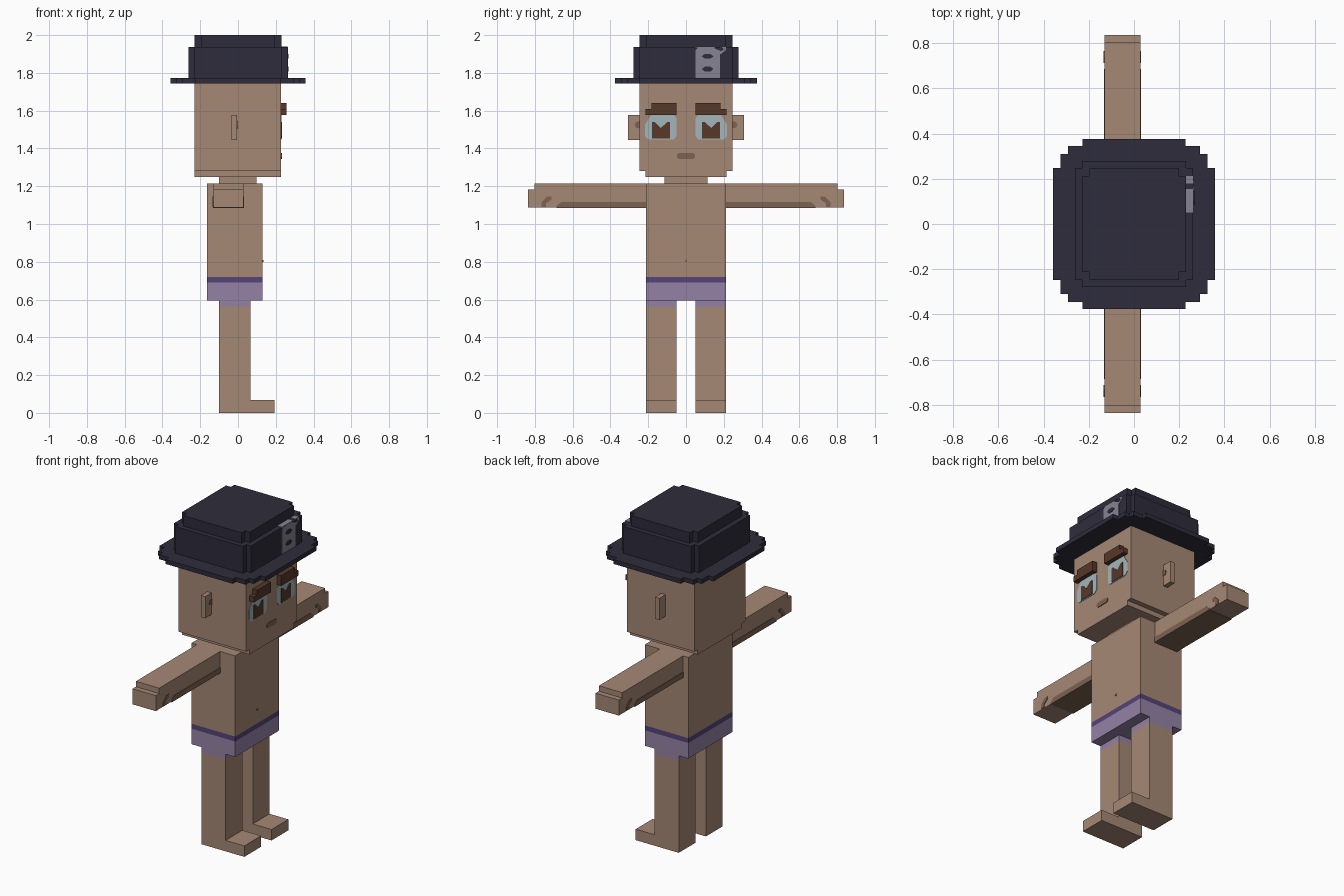
import bpy, bmesh

cube = bpy.data.objects.get("Cube")
if cube:
    bpy.data.objects.remove(cube, do_unlink=True)


def lin(c):
    c /= 255
    return c / 12.92 if c <= 0.04045 else ((c + 0.055) / 1.055) ** 2.4


def material(name, *rgb):
    m = bpy.data.materials.new(name)
    m.use_nodes = True
    col = tuple(lin(c) for c in rgb) + (1.0,)
    m.diffuse_color = col
    bsdf = m.node_tree.nodes["Principled BSDF"]
    bsdf.inputs["Base Color"].default_value = col
    bsdf.inputs["Roughness"].default_value = 0.9
    return m


SKIN = material("skin", 166, 136, 117)
SHADE = material("dark skin", 125, 98, 82)
SHORTS = material("lilac cloth", 148, 130, 166)
BAND = material("purple band", 84, 67, 120)
HAT = material("navy felt", 46, 44, 59)
PATCH = material("grey patch", 134, 132, 146)
BROWN = material("brown hair", 86, 56, 42)
EYE = material("pale blue", 162, 182, 187)


def prism(name, pts, lo, hi, mat, axis="z"):
    """Extrude an outline: (x, y) along z, or (y, z) along x."""
    bm = bmesh.new()
    place = (lambda p, h: (p[0], p[1], h)) if axis == "z" else (lambda p, h: (h, p[0], p[1]))
    bottom = [bm.verts.new(place(p, lo)) for p in pts]
    top = [bm.verts.new(place(p, hi)) for p in pts]
    bm.faces.new(bottom)
    bm.faces.new(top)
    n = len(pts)
    for i in range(n):
        j = (i + 1) % n
        bm.faces.new((bottom[i], bottom[j], top[j], top[i]))
    bmesh.ops.recalc_face_normals(bm, faces=bm.faces)
    me = bpy.data.meshes.new(name)
    bm.to_mesh(me)
    bm.free()
    me.materials.append(mat)
    ob = bpy.data.objects.new(name, me)
    bpy.context.collection.objects.link(ob)
    return ob


def box(name, x, y, z, mat):
    pts = [(x[0], y[0]), (x[1], y[0]), (x[1], y[1]), (x[0], y[1])]
    return prism(name, pts, z[0], z[1], mat)


def stepped(name, corner, z, mat):
    """Block with stair-step corners, mirrored from one quadrant's points."""
    q = corner
    pts = q + [(-x, y) for x, y in q[::-1]] + [(-x, -y) for x, y in q] + [(x, -y) for x, y in q[::-1]]
    return prism(name, pts, z[0], z[1], mat)


def plate(name, pts, x, mat, side=1, t=0.004):
    return prism(name, [(side * y, z) for y, z in pts], x - 0.002, x + t, mat, "x")


def rect(y0, y1, z0, z1):
    return [(y0, z0), (y1, z0), (y1, z1), (y0, z1)]


# Trunk and shorts
TX, TY = (-0.165, 0.13), (-0.213, 0.213)
box("torso", TX, TY, (0.72, 1.215), SKIN)
box("waistband", TX, TY, (0.69, 0.72), BAND)
box("shorts", TX, TY, (0.595, 0.69), SHORTS)
plate("navel", rect(-0.005, 0.005, 0.8, 0.81), 0.13, SHADE)
box("neck", (-0.1, 0.097), (-0.115, 0.115), (1.2, 1.26), SKIN)

# Head with a narrower jaw
box("jaw", (-0.23, 0.228), (-0.215, 0.215), (1.25, 1.28), SKIN)
box("head", (-0.23, 0.228), (-0.247, 0.247), (1.28, 1.75), SKIN)
plate("mouth", [(-0.048, 1.353), (-0.038, 1.345), (0.038, 1.345), (0.048, 1.353),
                (0.048, 1.367), (0.038, 1.375), (-0.038, 1.375), (-0.048, 1.367)], 0.228, SHADE)

# Hat
stepped("hat_brim", [(0.358, 0.0), (0.358, 0.247), (0.325, 0.247), (0.325, 0.31), (0.293, 0.31),
                     (0.293, 0.345), (0.228, 0.345), (0.228, 0.376)][1:], (1.745, 1.772), HAT)
stepped("hat_crown", [(0.261, 0.247), (0.23, 0.247), (0.23, 0.278)], (1.772, 1.936), HAT)
stepped("hat_top", [(0.23, 0.213), (0.197, 0.213), (0.197, 0.247)], (1.936, 2.0), HAT)

# Hat patch with two dark slots, a stray stroke and a folded edge on the ledge
plate("hat_patch", [(0.05, 1.773), (0.18, 1.773), (0.18, 1.915), (0.165, 1.936),
                    (0.065, 1.936), (0.05, 1.92)], 0.261, PATCH, t=0.003)
for z in (1.82, 1.888):
    plate("patch_slot", [(0.083, z), (0.1, z - 0.013), (0.13, z - 0.013), (0.145, z),
                         (0.13, z + 0.013), (0.1, z + 0.013)], 0.261, HAT, t=0.006)
plate("patch_stroke", [(0.165, 1.9), (0.185, 1.9), (0.213, 1.922), (0.213, 1.936), (0.185, 1.936)],
      0.261, PATCH, t=0.003)
plate("patch_stroke_gap", [(0.15, 1.93), (0.185, 1.915), (0.2, 1.925), (0.19, 1.936), (0.15, 1.936)],
      0.261, HAT, t=0.005)
for y in ((0.05, 0.155), (0.18, 0.213)):
    box("patch_fold", (0.228, 0.263), y, (1.934, 1.939), PATCH)

# Paired parts
for s, side in ((1, "left"), (-1, "right")):
    def span(a, b):
        return tuple(sorted((s * a, s * b)))

    # Leg, shorts cuff and foot
    box(side + "_leg", (-0.1, 0.065), span(0.05, 0.213), (0, 0.562), SKIN)
    box(side + "_cuff", (-0.1, 0.065), span(0.05, 0.213), (0.562, 0.6), SHORTS)
    box(side + "_foot", (0.065, 0.192), span(0.05, 0.213), (0, 0.067), SKIN)

    # Arm, hand tip and shaded underside
    box(side + "_arm", (-0.13, 0.028), span(0.21, 0.803), (1.087, 1.215), SKIN)
    box(side + "_fingers", (-0.13, 0.028), span(0.803, 0.836), (1.087, 1.182), SKIN)
    prism(side + "_arm_shade", [(s * y, z) for y, z in
          ((0.213, 1.084), (0.685, 1.084), (0.685, 1.095), (0.66, 1.117), (0.213, 1.117))],
          -0.133, 0.031, SHADE, "x")
    for x in (0.028, -0.132):
        plate(side + "_hand_mark", [(0.74, 1.09), (0.765, 1.09), (0.765, 1.115), (0.735, 1.145),
                                    (0.712, 1.145), (0.712, 1.13), (0.74, 1.11)], x, SHADE, s)

    # Ear
    box(side + "_ear", (-0.035, -0.006), span(0.24, 0.308), (1.445, 1.578), SKIN)
    plate(side + "_ear_mark", [(0.245, 1.505), (0.265, 1.51), (0.272, 1.525), (0.265, 1.54),
                               (0.245, 1.545)], -0.006, SHADE, s)

    # Eyebrow
    box(side + "_brow", (0.22, 0.258), span(0.05, 0.183), (1.577, 1.64), BROWN)
    box(side + "_brow_tail", (0.22, 0.258), span(0.183, 0.215), (1.577, 1.61), BROWN)

    # Eye and notched iris
    plate(side + "_eye", [(0.065, 1.447), (0.2, 1.447), (0.217, 1.465), (0.217, 1.525), (0.185, 1.577),
                          (0.065, 1.577), (0.05, 1.56), (0.05, 1.465)], 0.228, EYE, s, 0.003)
    plate(side + "_iris", [(0.085, 1.452), (0.18, 1.452), (0.18, 1.54), (0.165, 1.54), (0.133, 1.508),
                           (0.1, 1.54), (0.085, 1.54)], 0.228, BROWN, s, 0.006)
